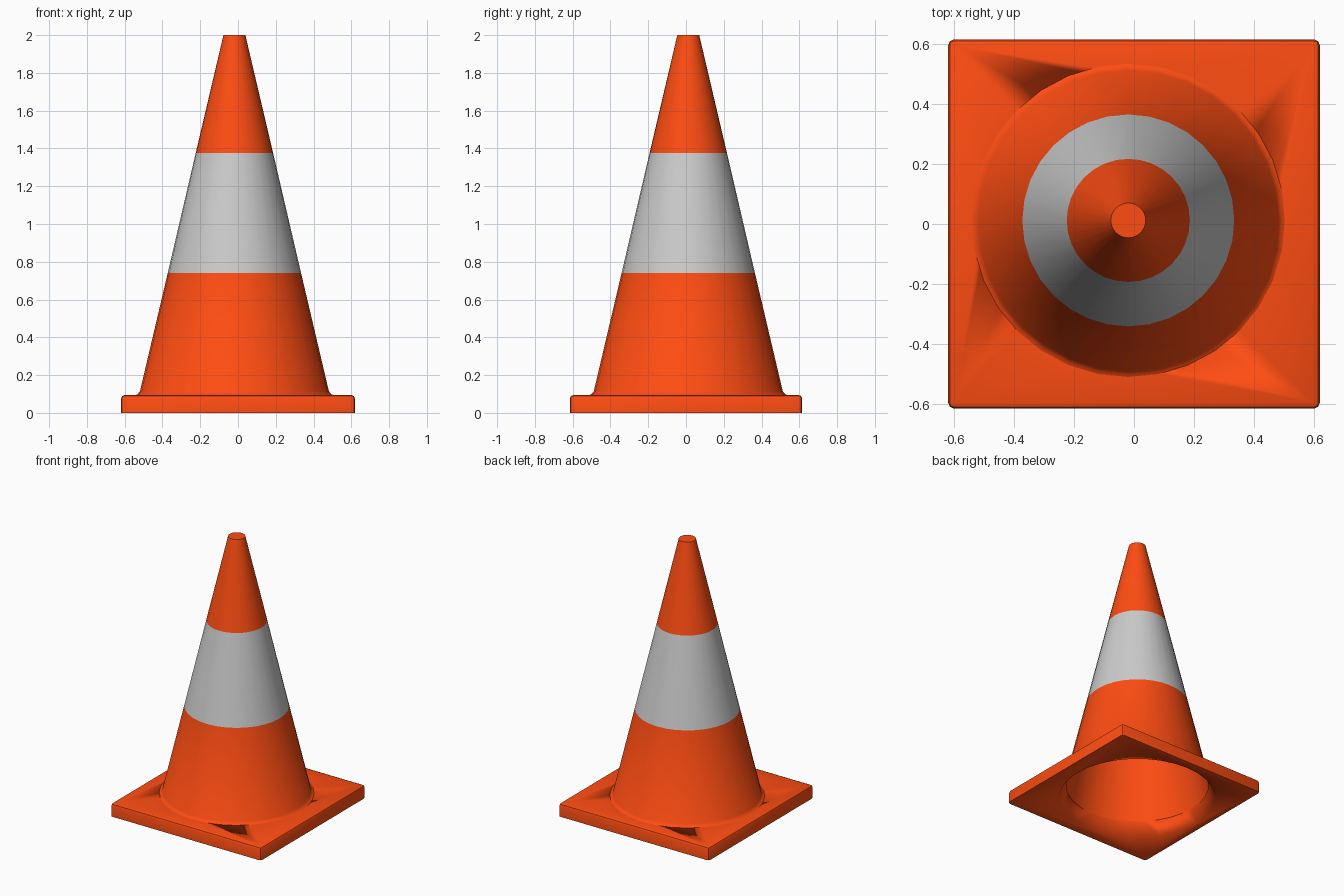
import bpy, bmesh
from math import cos, sin, tau, radians

if "Cube" in bpy.data.objects:
    bpy.data.objects.remove(bpy.data.objects["Cube"])

CX, CY, SIDES = -0.019, 0.012, 32      # cone axis sits slightly off centre

orange = bpy.data.materials.new("orange_plastic")
orange.diffuse_color = (1.0, 0.073, 0.006, 1)
orange.use_nodes = True
orange.node_tree.nodes["Principled BSDF"].inputs["Base Color"].default_value = orange.diffuse_color


def finish(name, bm, mat, angle=40):
    bmesh.ops.recalc_face_normals(bm, faces=bm.faces)
    mesh = bpy.data.meshes.new(name)
    bm.to_mesh(mesh)
    bm.free()
    ob = bpy.data.objects.new(name, mesh)
    bpy.context.collection.objects.link(ob)
    if mat:
        mesh.materials.append(mat)
    bpy.ops.object.select_all(action='DESELECT')
    ob.select_set(True)
    bpy.context.view_layer.objects.active = ob
    bpy.ops.object.shade_smooth_by_angle(angle=radians(angle))
    return ob


def lathe(name, profile, mat=None, cap_top=False, cap_bottom=False):
    bm = bmesh.new()
    rings = [[bm.verts.new((CX + r * cos(tau * i / SIDES), CY + r * sin(tau * i / SIDES), z))
              for i in range(SIDES)] for r, z in profile]
    for a, b in zip(rings, rings[1:]):
        for i in range(SIDES):
            j = (i + 1) % SIDES
            bm.faces.new((a[i], a[j], b[j], b[i]))
    if cap_top:
        bm.faces.new(rings[-1])
    if cap_bottom:
        bm.faces.new(rings[0])
    return finish(name, bm, mat)


# Square base with chamfered corners and upper rim
bm = bmesh.new()
bmesh.ops.create_cube(bm, size=1)
for v in bm.verts:
    v.co = (v.co.x * 1.238, v.co.y * 1.23, (v.co.z + 0.5) * 0.095)
edges = [e for e in bm.edges if max(v.co.z for v in e.verts) > 0.05]
bmesh.ops.bevel(bm, geom=edges, offset=0.02, segments=2, profile=0.5, affect='EDGES')
base = finish("base", bm, orange)

# Flared opening through the base
cutter = lathe("opening_cutter", [(0.563, -0.05), (0.538, 0), (0.487, 0.1), (0.462, 0.15)],
               cap_top=True, cap_bottom=True)
cut = base.modifiers.new("opening", 'BOOLEAN')
cut.object = cutter
cut.operation = 'DIFFERENCE'
cut.solver = 'EXACT'
bpy.context.view_layer.objects.active = base
bpy.ops.object.modifier_apply(modifier=cut.name)
bpy.data.objects.remove(cutter)

# Cone body: flared foot, grey reflective band, closed tip
lathe("cone_lower", [(0.528, 0.092), (0.513, 0.099), (0.5, 0.115), (0.353, 0.74)], orange)
lathe("reflective_band", [(0.353, 0.74), (0.205, 1.375)])
lathe("cone_tip", [(0.205, 1.375), (0.058, 2.0)], orange, cap_top=True)

# Hollow inside of the cone
lathe("cone_lining", [(0.5, 0.075), (0.345, 0.74), (0.197, 1.375), (0.052, 1.99)],
      orange, cap_top=True)
